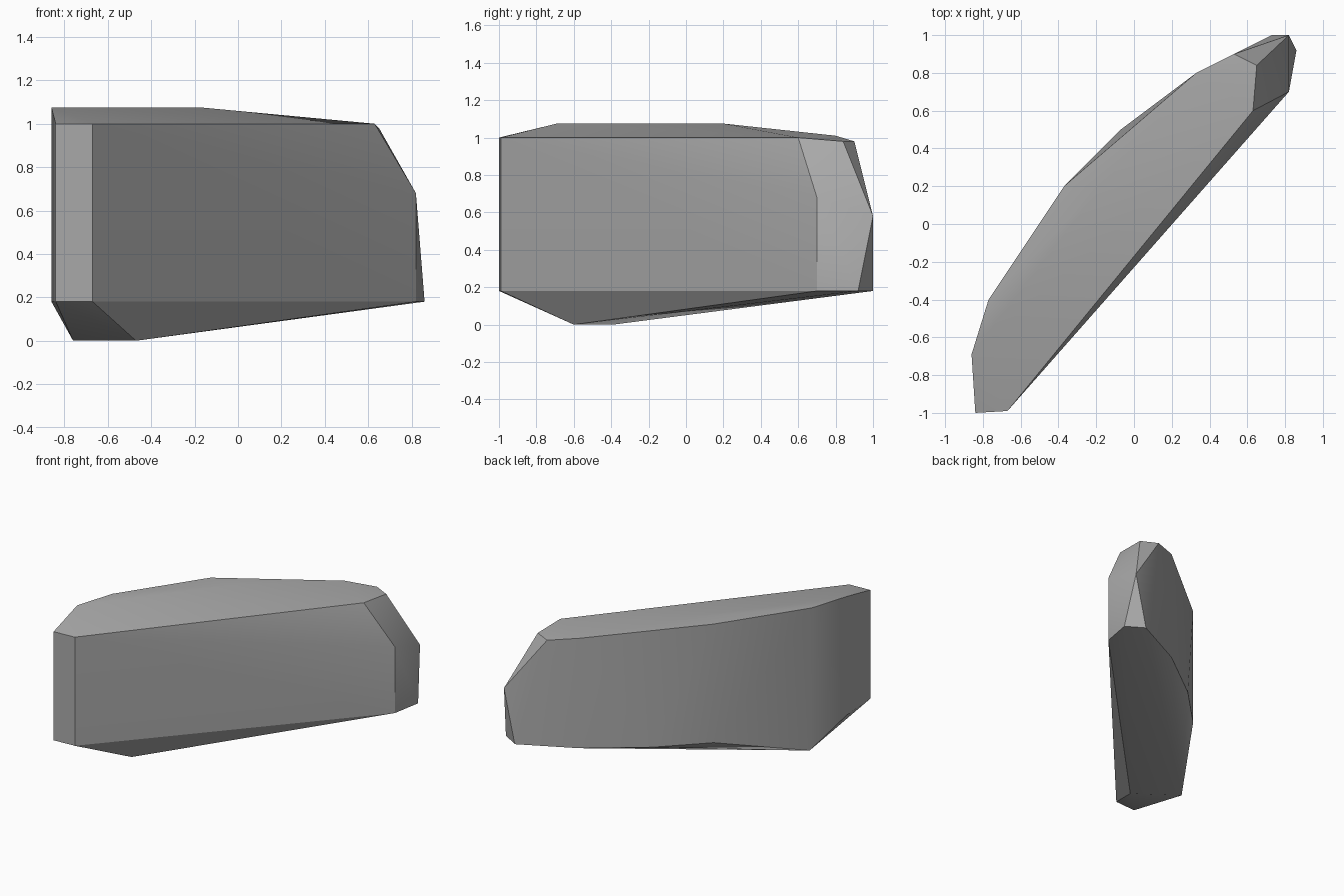
import bpy
import bmesh
import math

default_cube = bpy.data.objects.get("Cube")
if default_cube:
    bpy.data.objects.remove(default_cube, do_unlink=True)


def make_material(name, color):
    """Create a plain, matte material."""
    mat = bpy.data.materials.new(name)
    mat.use_nodes = True
    mat.diffuse_color = color
    shader = mat.node_tree.nodes["Principled BSDF"]
    shader.inputs["Base Color"].default_value = color
    shader.inputs["Roughness"].default_value = 0.9
    return mat


def ring(outline, height):
    """Place a flat outline of corners at one height."""
    return [(x, y, height) for x, y in outline]


def make_hull(name, points, material):
    """Wrap the corners in a chiselled convex block."""
    bm = bmesh.new()
    corners = [bm.verts.new(point) for point in points]
    bmesh.ops.convex_hull(bm, input=corners)
    loose = [v for v in bm.verts if not v.link_faces]
    bmesh.ops.delete(bm, geom=loose, context='VERTS')
    bmesh.ops.recalc_face_normals(bm, faces=bm.faces[:])
    bmesh.ops.dissolve_limit(bm, angle_limit=math.radians(1),
                             verts=bm.verts[:], edges=bm.edges[:])
    mesh = bpy.data.meshes.new(name)
    bm.to_mesh(mesh)
    bm.free()
    mesh.materials.append(material)
    obj = bpy.data.objects.new(name, mesh)
    bpy.context.collection.objects.link(obj)
    return obj


# Outline pieces shared by the upper and lower edges of the slab
blunt_end = [(-0.84, -1), (-0.67, -0.99)]
heel = [(-0.86, -0.69)]
back_bulge = [(-0.37, 0.2)]
front_tip = [(0.82, 0.7)]

points = []
# Short keel the slab rests on
points += ring([(-0.76, -0.39), (-0.47, -0.6)], 0)
# Lower edge of the walls
points += ring(blunt_end + heel + back_bulge + front_tip, 0.18)
points += ring([(-0.07, 0.5), (0.33, 0.8), (0.73, 1), (0.86, 0.92)], 0.18)
# Bevelled narrow end
points += ring([(0.82, 1)], 0.58)
points += ring(front_tip, 0.68)
points += ring([(0.53, 0.9), (0.65, 0.84)], 0.98)
# Upper edge of the front wall
points += ring(blunt_end + [(0.63, 0.6)], 1)
points += ring([(0.33, 0.8)], 1.01)
# Raised crown along the back
points += ring(heel + [(-0.77, -0.4)] + back_bulge + [(-0.17, 0.2)], 1.075)

stone = make_material("grey_stone", (0.4, 0.4, 0.4, 1))
rock = make_hull("rock_slab", points, stone)

# Soften the gentle bends and keep the chiselled edges crisp
bpy.ops.object.select_all(action='DESELECT')
rock.select_set(True)
bpy.context.view_layer.objects.active = rock
bpy.ops.object.shade_smooth_by_angle(angle=math.radians(30))
